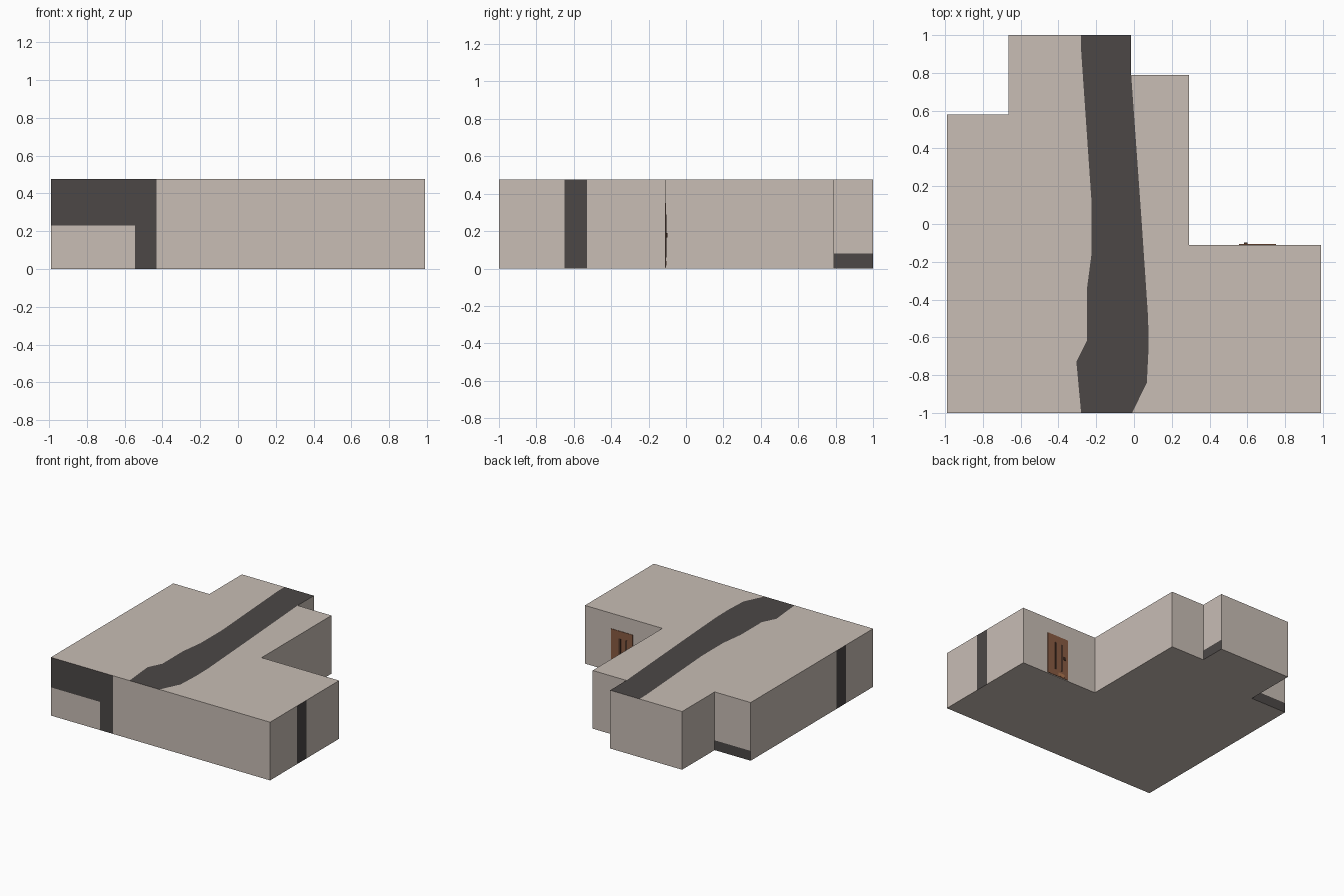
import bpy, bmesh, math
from mathutils import Matrix

if "Cube" in bpy.data.objects:
    bpy.data.objects.remove(bpy.data.objects["Cube"])

H = 0.475


def material(name, rgb):
    m = bpy.data.materials.new(name)
    m.diffuse_color = (*rgb, 1)
    m.use_nodes = True
    m.node_tree.nodes["Principled BSDF"].inputs["Base Color"].default_value = m.diffuse_color
    return m


tan = material("tan wall", (0.58, 0.51, 0.46))
dark = material("dark stripe", (0.072, 0.064, 0.062))
brown = material("brown door", (0.25, 0.105, 0.055))
deep = material("dark brown panel", (0.075, 0.035, 0.022))
brass = material("orange brown handle", (0.42, 0.18, 0.08))


def finish(name, bm, mats):
    bmesh.ops.remove_doubles(bm, verts=bm.verts, dist=1e-5)
    bmesh.ops.recalc_face_normals(bm, faces=bm.faces)
    me = bpy.data.meshes.new(name)
    bm.to_mesh(me)
    bm.free()
    for m in mats:
        me.materials.append(m)
    ob = bpy.data.objects.new(name, me)
    bpy.context.collection.objects.link(ob)
    return ob


def add_face(bm, pts, mat=0):
    f = bm.faces.new([bm.verts.new(p) for p in pts])
    f.material_index = mat


# Building footprint, counter-clockwise from the front left corner
outline = [(-0.99, -1), (0.99, -1), (0.99, -0.11), (0.29, -0.11), (0.29, 0.79),
           (-0.015, 0.79), (-0.015, 1), (-0.665, 1), (-0.665, 0.58), (-0.99, 0.58)]

# Walls with painted areas: edge number -> (cuts along wall, cuts in height, dark rule)
side = lambda u, z: 1
paint = {
    0: ([0.445, 0.56], [0.23], lambda u, z: u < 0.56 and (z > 0.23 or u > 0.445)),
    2 - 1: ([0.35, 0.47], [], lambda u, z: 0.35 < u < 0.47),
    5: ([], [0.08], lambda u, z: z < 0.08),
    8: ([], [0.08], lambda u, z: z < 0.08),
    9: ([1.11, 1.23], [], lambda u, z: 1.11 < u < 1.23),
}
bm = bmesh.new()
for i, a in enumerate(outline):
    b = outline[(i + 1) % len(outline)]
    length = math.dist(a, b)
    us, zs, rule = paint.get(i, ([], [], lambda u, z: False))
    us, zs = [0, *us, length], [0, *zs, H]
    at = lambda u, z: (a[0] + (b[0] - a[0]) * u / length,
                       a[1] + (b[1] - a[1]) * u / length, z)
    for u0, u1 in zip(us, us[1:]):
        for z0, z1 in zip(zs, zs[1:]):
            add_face(bm, [at(u0, z0), at(u1, z0), at(u1, z1), at(u0, z1)],
                     int(rule((u0 + u1) / 2, (z0 + z1) / 2)))
add_face(bm, [(x, y, 0) for x, y in reversed(outline)])

# Roof: winding dark band between two tan areas
left = [(-0.28, -1), (-0.305, -0.73), (-0.25, -0.62), (-0.25, -0.35), (-0.225, -0.16),
        (-0.225, 0.12), (-0.28, 0.92), (-0.28, 1)]
right = [(-0.01, -1), (0.068, -0.84), (0.077, -0.66), (0.075, -0.5), (0.04, 0.02),
         (-0.015, 0.79)]
roof = [(left[::-1] + [outline[0], outline[9], outline[8], outline[7]], 0),
        (right + [outline[6]] + left[::-1], 1),
        (right + outline[4:0:-1], 0)]
for pts, mat in roof:
    add_face(bm, [(x, y, H) for x, y in pts], mat)
finish("building", bm, [tan, dark])


# Door on the recessed back wall
def box(name, x0, x1, y0, y1, z0, z1, mat):
    bm = bmesh.new()
    bmesh.ops.create_cube(bm, size=1, matrix=Matrix.Translation(
        ((x0 + x1) / 2, (y0 + y1) / 2, (z0 + z1) / 2))
        @ Matrix.Diagonal((x1 - x0, y1 - y0, z1 - z0, 1)))
    return finish(name, bm, [mat])


wall = -0.11
box("door_slab", 0.557, 0.752, wall - 0.002, wall + 0.004, 0.006, 0.35, brown)
for n, x in enumerate((0.615, 0.672)):
    box(f"door_slot_{n}", x - 0.009, x + 0.009, wall, wall + 0.005, 0.06, 0.29, deep)
box("door_handle", 0.582, 0.602, wall, wall + 0.011, 0.165, 0.19, deep)
box("door_kick_plate", 0.59, 0.65, wall, wall + 0.005, 0.015, 0.04, brass)
